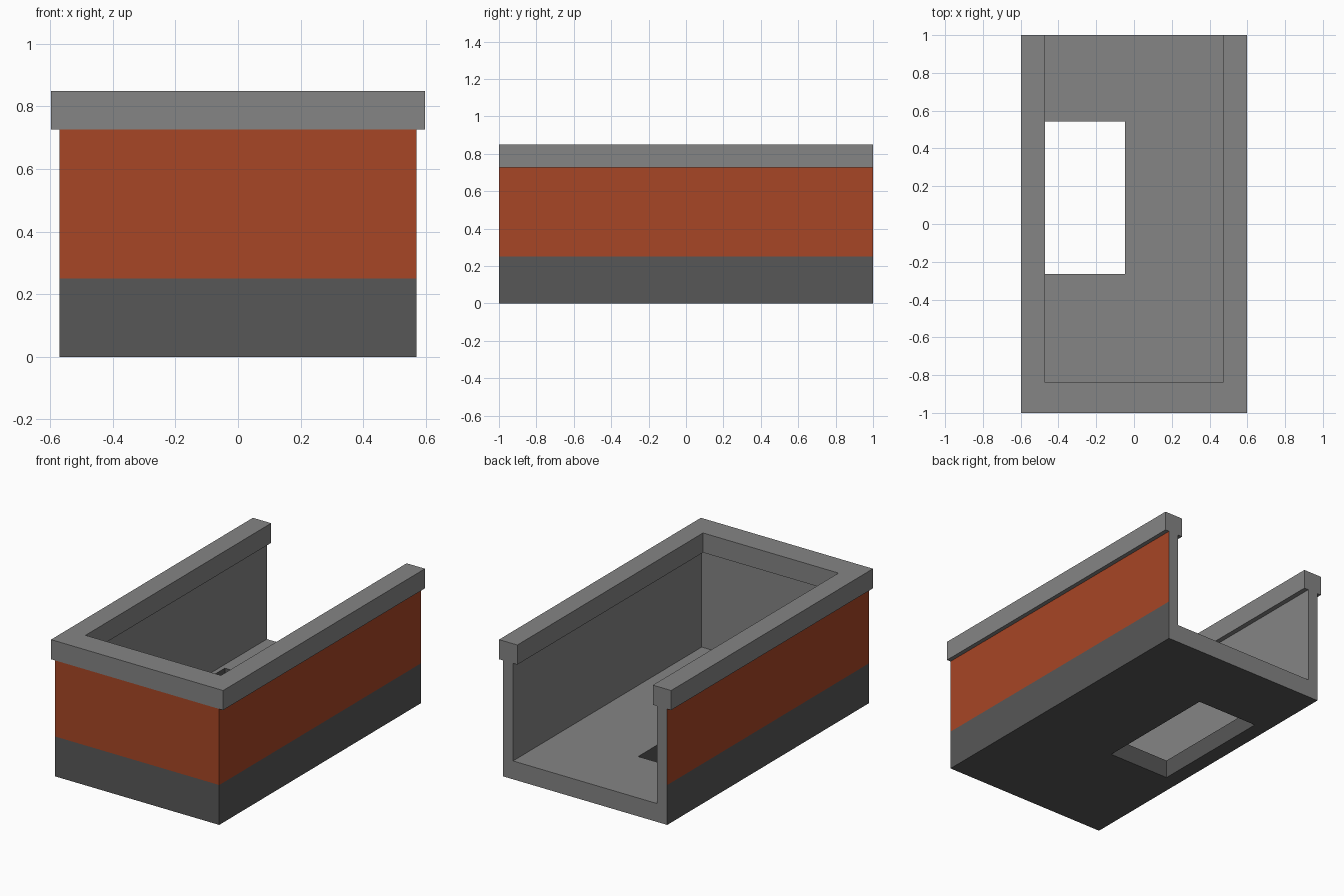
import bpy, bmesh
from itertools import product

if "Cube" in bpy.data.objects:
    bpy.data.objects.remove(bpy.data.objects["Cube"])


def material(name, rgb):
    m = bpy.data.materials.new(name)
    m.diffuse_color = (*rgb, 1)
    m.use_nodes = True
    m.node_tree.nodes["Principled BSDF"].inputs["Base Color"].default_value = m.diffuse_color
    return m


MATS = [material("light grey", (0.234, 0.234, 0.234)),
        material("dark grey", (0.096, 0.096, 0.096)),
        material("rust orange", (0.388, 0.061, 0.019))]
LIGHT, DARK, RUST = range(3)

BX, RX, WALL, LIP = 0.57, 0.597, 0.50, 0.47   # body, rim, inner wall and inner rim half widths
FLOOR, BAND, BODY, TOP = 0.115, 0.25, 0.727, 0.85
WALL_Y, LIP_Y = -0.87, -0.84                  # inner faces of the front end
HX0, HX1, HY0, HY1 = -0.472, -0.048, -0.265, 0.543  # floor opening


def solid(name, cuts, filled, colour):
    """Watertight solid from a box grid; only faces between full and empty cells are made."""
    bm = bmesh.new()
    verts = {}

    def vert(i):
        if i not in verts:
            verts[i] = bm.verts.new([cuts[a][i[a]] for a in range(3)])
        return verts[i]

    def full(c):
        if any(not 0 <= c[a] < len(cuts[a]) - 1 for a in range(3)):
            return False
        return filled(*[(cuts[a][c[a]] + cuts[a][c[a] + 1]) / 2 for a in range(3)])

    for c in product(*[range(len(k) - 1) for k in cuts]):
        if not full(c):
            continue
        for a, s in product(range(3), (0, 1)):
            n = list(c)
            n[a] += 2 * s - 1
            if full(n):
                continue
            u, v = (a + 1) % 3, (a + 2) % 3
            ring = []
            for du, dv in ((0, 0), (1, 0), (1, 1), (0, 1)):
                i = list(c)
                i[a] += s
                i[u] += du
                i[v] += dv
                ring.append(vert(tuple(i)))
            f = bm.faces.new(ring if s else ring[::-1])
            f.normal_update()
            f.material_index = colour(f.calc_center_median(), f.normal)
    bmesh.ops.dissolve_limit(bm, angle_limit=0.01, verts=bm.verts[:],
                             edges=bm.edges[:], delimit={'MATERIAL'})
    me = bpy.data.meshes.new(name)
    bm.to_mesh(me)
    bm.free()
    for m in MATS:
        me.materials.append(m)
    ob = bpy.data.objects.new(name, me)
    bpy.context.collection.objects.link(ob)
    return ob


# Trough body: floor with opening, two side walls and a front end, open at the back
def body_filled(x, y, z):
    if z < FLOOR:
        return not (HX0 < x < HX1 and HY0 < y < HY1)
    return abs(x) > WALL or y < WALL_Y


def body_colour(p, n):
    if p.z < 0.001:
        return DARK
    if abs(p.x) > BX - 0.001 or p.y < -0.999:
        return DARK if p.z < BAND else RUST
    if p.z < FLOOR - 0.001 and p.y < 0.999:      # sides of the floor opening
        return DARK
    return LIGHT


solid("trough_body",
      ([-BX, -WALL, HX0, HX1, WALL, BX],
       [-1, WALL_Y, HY0, HY1, 1],
       [0, FLOOR, BAND, BODY]),
      body_filled, body_colour)

# Coping rim running round three sides
solid("coping_rim",
      ([-RX, -LIP, LIP, RX], [-1, LIP_Y, 1], [BODY, TOP]),
      lambda x, y, z: abs(x) > LIP or y < LIP_Y,
      lambda p, n: LIGHT)
